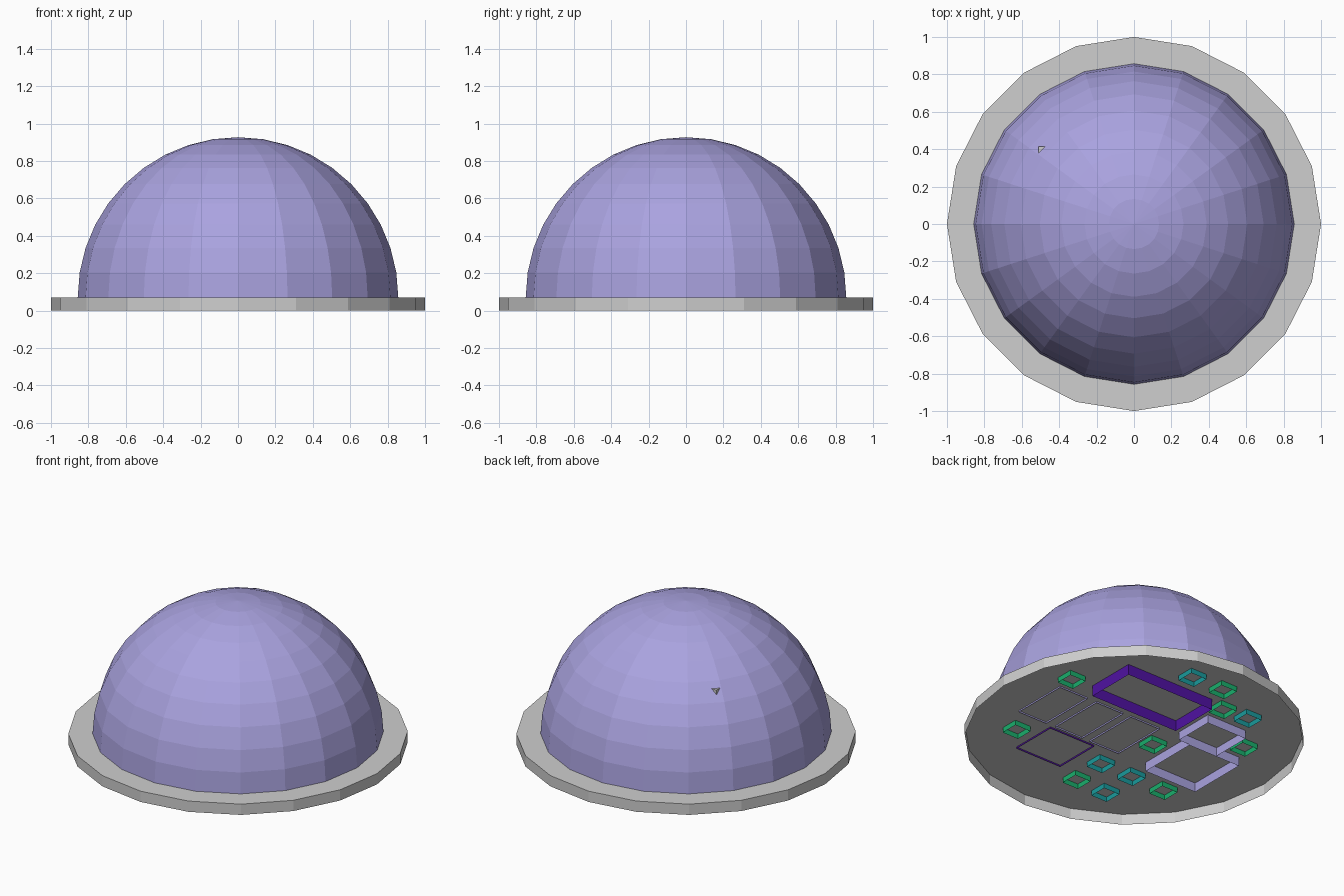
import bpy, bmesh, math
from mathutils import Matrix, Vector

if "Cube" in bpy.data.objects:
    bpy.data.objects.remove(bpy.data.objects["Cube"])


def material(name, rgb):
    m = bpy.data.materials.new(name)
    m.diffuse_color = (*rgb, 1)
    m.use_nodes = True
    m.node_tree.nodes["Principled BSDF"].inputs["Base Color"].default_value = m.diffuse_color
    return m


GREY = material("light grey", (0.62, 0.62, 0.62))
LILAC = material("lilac", (0.40, 0.365, 0.74))
PURPLE = material("deep purple", (0.08, 0.006, 0.36))
GREEN = material("green", (0.01, 0.42, 0.15))
TEAL = material("teal", (0.01, 0.32, 0.33))

DECK = 0.07       # top of the base plate
R = 0.857         # dome radius
SIDES = 20


def finish(name, bm, *mats):
    me = bpy.data.meshes.new(name)
    bm.to_mesh(me)
    bm.free()
    for m in mats:
        me.materials.append(m)
    ob = bpy.data.objects.new(name, me)
    bpy.context.collection.objects.link(ob)
    return ob


def drop_bottom(bm):
    """Leave the underside open."""
    bm.normal_update()
    faces = [f for f in bm.faces if f.normal.z < -0.9]
    bmesh.ops.delete(bm, geom=faces, context='FACES')


def block(name, x0, x1, y0, y1, z0, z1, mat):
    """Open-bottomed box given by its extents."""
    bm = bmesh.new()
    size = Vector((x1 - x0, y1 - y0, z1 - z0))
    mid = Vector((x0 + x1, y0 + y1, z0 + z1)) / 2
    bmesh.ops.create_cube(bm, size=1, matrix=Matrix.Translation(mid) @ Matrix.Diagonal((*size, 1)))
    drop_bottom(bm)
    return finish(name, bm, mat)


# base plate: shallow drum, open underneath
bm = bmesh.new()
bmesh.ops.create_cone(bm, cap_ends=True, segments=SIDES, radius1=1, radius2=1, depth=DECK,
                      matrix=Matrix.Translation((0, 0, DECK / 2)))
drop_bottom(bm)
finish("base_plate", bm, GREY)

# dome: upper half of a faceted sphere
bm = bmesh.new()
bmesh.ops.create_uvsphere(bm, u_segments=SIDES, v_segments=SIDES, radius=R)
bmesh.ops.delete(bm, geom=[v for v in bm.verts if v.co.z < -0.001], context='VERTS')
bmesh.ops.translate(bm, verts=bm.verts, vec=(0, 0, DECK))
finish("dome", bm, LILAC)

# large buildings inside the dome
block("long_hall", -0.12, 0.52, 0.24, 0.57, 0.0, 0.36, PURPLE)
block("square_hall", 0.065, 0.40, -0.60, -0.29, 0.06, 0.30, PURPLE)
block("wide_block", -0.68, -0.30, -0.25, 0.15, 0.01, 0.45, LILAC)
block("tower", -0.51, -0.22, 0.15, 0.415, 0.015, 0.57, LILAC)
block("tower_top", -0.51, -0.22, 0.15, 0.415, 0.57, 0.64, GREY)  # one corner pierces the dome
for i, (x0, x1) in enumerate([(0.455, 0.665), (0.18, 0.385), (-0.10, 0.12)]):
    block(f"row_house_{i + 1}", x0, x1, -0.263, 0.115, 0.06, 0.34, LILAC)

# small huts
green_huts = [(0.68, 0.24), (-0.08, 0.72), (-0.23, 0.54), (-0.61, 0.28),
              (0.55, -0.42), (-0.18, -0.04), (-0.10, -0.645), (-0.575, -0.415)]
teal_huts = [(0.15, 0.716), (-0.41, 0.555), (-0.09, -0.41), (-0.325, -0.41), (-0.328, -0.653)]
S = 0.058
for label, spots, mat in (("green_hut", green_huts, GREEN), ("teal_hut", teal_huts, TEAL)):
    for i, (x, y) in enumerate(spots):
        block(f"{label}_{i + 1}", x - S, x + S, y - S, y + S, 0.037, 0.18, mat)
